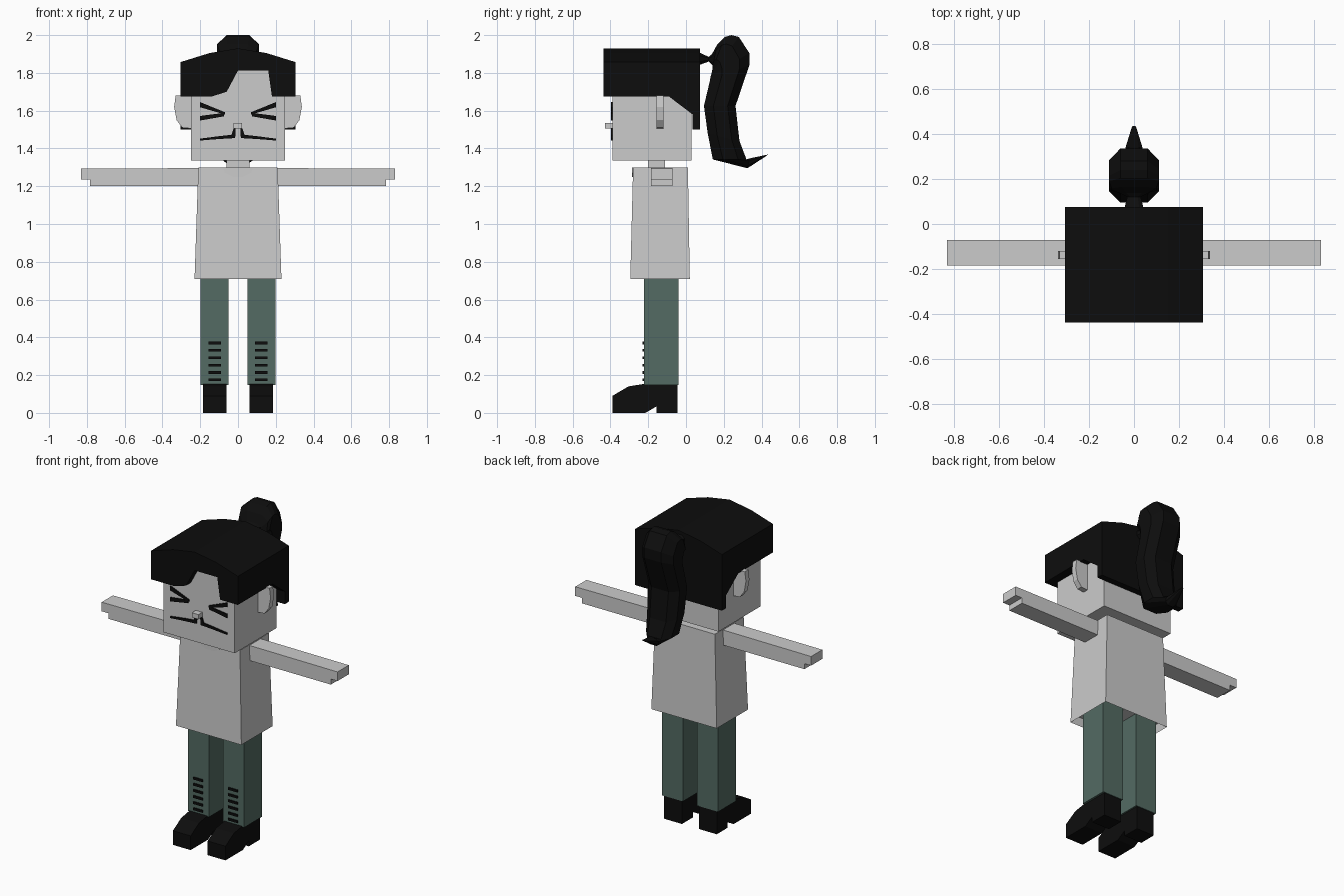
import bpy, bmesh

cube = bpy.data.objects.get("Cube")
if cube:
    bpy.data.objects.remove(cube, do_unlink=True)


def material(name, rgb):
    m = bpy.data.materials.new(name)
    m.use_nodes = True
    m.diffuse_color = (*rgb, 1)
    m.node_tree.nodes["Principled BSDF"].inputs["Base Color"].default_value = (*rgb, 1)
    return m


GREY = material("pale_grey", (0.6, 0.6, 0.6))
BLACK = material("black", (0.004, 0.004, 0.004))
GREEN = material("dull_green", (0.087, 0.147, 0.125))


def loft(name, rings, mat, hollow=False):
    """Skin a list of equal-length point rings and cap both ends."""
    bm = bmesh.new()
    loops = [[bm.verts.new(p) for p in ring] for ring in rings]
    n = len(loops[0])
    for a, b in zip(loops, loops[1:]):
        for i in range(n):
            j = (i + 1) % n
            bm.faces.new((a[i], a[j], b[j], b[i]))
    bottom = bm.faces.new(loops[0][::-1])
    bm.faces.new(loops[-1])
    bmesh.ops.recalc_face_normals(bm, faces=bm.faces[:])
    if hollow:
        # recess the first cap to leave a thin rim
        bmesh.ops.inset_region(bm, faces=[bottom], thickness=0.015)
        bmesh.ops.translate(bm, verts=bottom.verts[:], vec=(0, 0, 0.05))
    me = bpy.data.meshes.new(name)
    bm.to_mesh(me)
    bm.free()
    me.materials.append(mat)
    ob = bpy.data.objects.new(name, me)
    bpy.context.collection.objects.link(ob)
    return ob


def rect(x0, x1, y0, y1, z):
    return [(x0, y0, z), (x1, y0, z), (x1, y1, z), (x0, y1, z)]


def box(name, x, y, z, mat):
    return loft(name, [rect(*x, *y, z[0]), rect(*x, *y, z[1])], mat)


def front_prism(name, xz, y0, y1, mat):
    return loft(name, [[(x, y, z) for x, z in xz] for y in (y0, y1)], mat)


def side_prism(name, yz, xs, mat):
    return loft(name, [[(x, y, z) for y, z in yz] for x in xs], mat)


# Torso, neck and neckline
loft("shirt", [rect(-0.23, 0.23, -0.295, 0.02, 0.71),
               rect(-0.21, 0.21, -0.28, 0.01, 1.3)], GREY, hollow=True)
box("neck", (-0.06, 0.06), (-0.2, -0.11), (1.28, 1.35), GREY)
front_prism("neckline", [(-0.08, 1.3), (-0.07, 1.27), (-0.03, 1.25), (0.03, 1.25),
                         (0.07, 1.27), (0.08, 1.3)], -0.285, -0.27, GREY)

# Head and nose
box("head", (-0.25, 0.25), (-0.39, 0.03), (1.335, 1.85), GREY)
box("nose", (-0.024, 0.022), (-0.43, -0.38), (1.505, 1.535), GREY)

# Crown of hair: side profile swept across an arched top
ARCH = [(-0.305, 1.857), (-0.15, 1.905), (0, 1.93), (0.15, 1.905), (0.305, 1.857)]
crown = [(-0.38, 1.675), (-0.09, 1.675), (0.035, 1.58), (0.035, 1.5), (0.075, 1.5)]
loft("hair_crown", [[(x, y, z) for y, z in crown + [(0.075, top), (-0.38, top)]]
                    for x, top in ARCH], BLACK)

# Fringe with an off-centre parting
fringe = [(0.305, 1.675), (0.18, 1.675), (0.16, 1.813), (0, 1.813),
          (-0.06, 1.7), (-0.14, 1.675), (-0.305, 1.675)]
front_prism("hair_fringe", fringe + ARCH, -0.437, -0.38, BLACK)

# Ponytail: each station is front point, back point, width factor
TAIL = [((0.065, 1.84), (0.065, 1.91), 0.4),
        ((0.12, 1.86), (0.12, 1.885), 0.27),
        ((0.14, 1.84), (0.138, 1.9), 0.6),
        ((0.14, 1.83), (0.165, 1.95), 0.9),
        ((0.14, 1.82), (0.205, 1.99), 1),
        ((0.138, 1.81), (0.24, 2.0), 1),
        ((0.136, 1.8), (0.28, 1.99), 1),
        ((0.13, 1.78), (0.335, 1.905), 1),
        ((0.127, 1.76), (0.335, 1.84), 1),
        ((0.095, 1.625), (0.262, 1.625), 1),
        ((0.115, 1.48), (0.283, 1.44), 0.95),
        ((0.142, 1.342), (0.32, 1.342), 0.8),
        ((0.325, 1.295), (0.34, 1.348), 0.35),
        ((0.425, 1.36), (0.435, 1.368), 0.08)]
OCTAGON = [(0, 0.06), (0.3, 0.11), (0.75, 0.11), (1, 0.06)]
section = OCTAGON + [(t, -w) for t, w in reversed(OCTAGON)]
loft("ponytail", [[(w * k, f[0] + (b[0] - f[0]) * t, f[1] + (b[1] - f[1]) * t)
                   for t, w in section] for f, b, k in TAIL], BLACK)

# Shared outlines for mirrored parts
ear = [(0.24, 1.68), (0.33, 1.68), (0.338, 1.62), (0.325, 1.55), (0.295, 1.51), (0.24, 1.505)]
brow = [(0.2, 1.645), (0.07, 1.592), (0.07, 1.58), (0.2, 1.618)]
lid = [(0.2, 1.572), (0.075, 1.588), (0.075, 1.57), (0.2, 1.548)]
moustache = [(0.012, 1.508), (0.022, 1.508), (0.035, 1.472), (0.1, 1.465), (0.2, 1.452),
             (0.2, 1.442), (0.1, 1.45), (0.015, 1.455)]
arm = [(0.19, 1.2), (0.783, 1.2), (0.783, 1.235), (0.83, 1.235), (0.83, 1.293), (0.19, 1.296)]
shoe = [(-0.39, 0), (-0.39, 0.09), (-0.305, 0.14), (-0.225, 0.153), (-0.045, 0.153),
        (-0.045, 0), (-0.155, 0), (-0.155, 0.035), (-0.215, 0)]

for side, s in (("right", -1), ("left", 1)):
    def flip(pts):
        return [(s * x, z) for x, z in pts]

    # Face features
    front_prism(side + "_ear", flip(ear), -0.155, -0.12, GREY)
    front_prism(side + "_eye_upper", flip(brow), -0.398, -0.389, BLACK)
    front_prism(side + "_eye_lower", flip(lid), -0.398, -0.389, BLACK)
    front_prism(side + "_moustache", flip(moustache), -0.398, -0.389, BLACK)

    # Arm with stepped fingertips
    front_prism(side + "_arm", flip(arm), -0.185, -0.072, GREY)

    # Leg, shin stripes and shoe
    box(side + "_leg", (s * 0.05, s * 0.198), (-0.222, -0.04), (0.148, 0.78), GREEN)
    for i in range(6):
        z = 0.175 + i * 0.039
        box(f"{side}_stripe_{i + 1}", (s * 0.09, s * 0.155), (-0.23, -0.221),
            (z - 0.007, z + 0.007), BLACK)
    side_prism(side + "_shoe", shoe, (s * 0.06, s * 0.185), BLACK)
